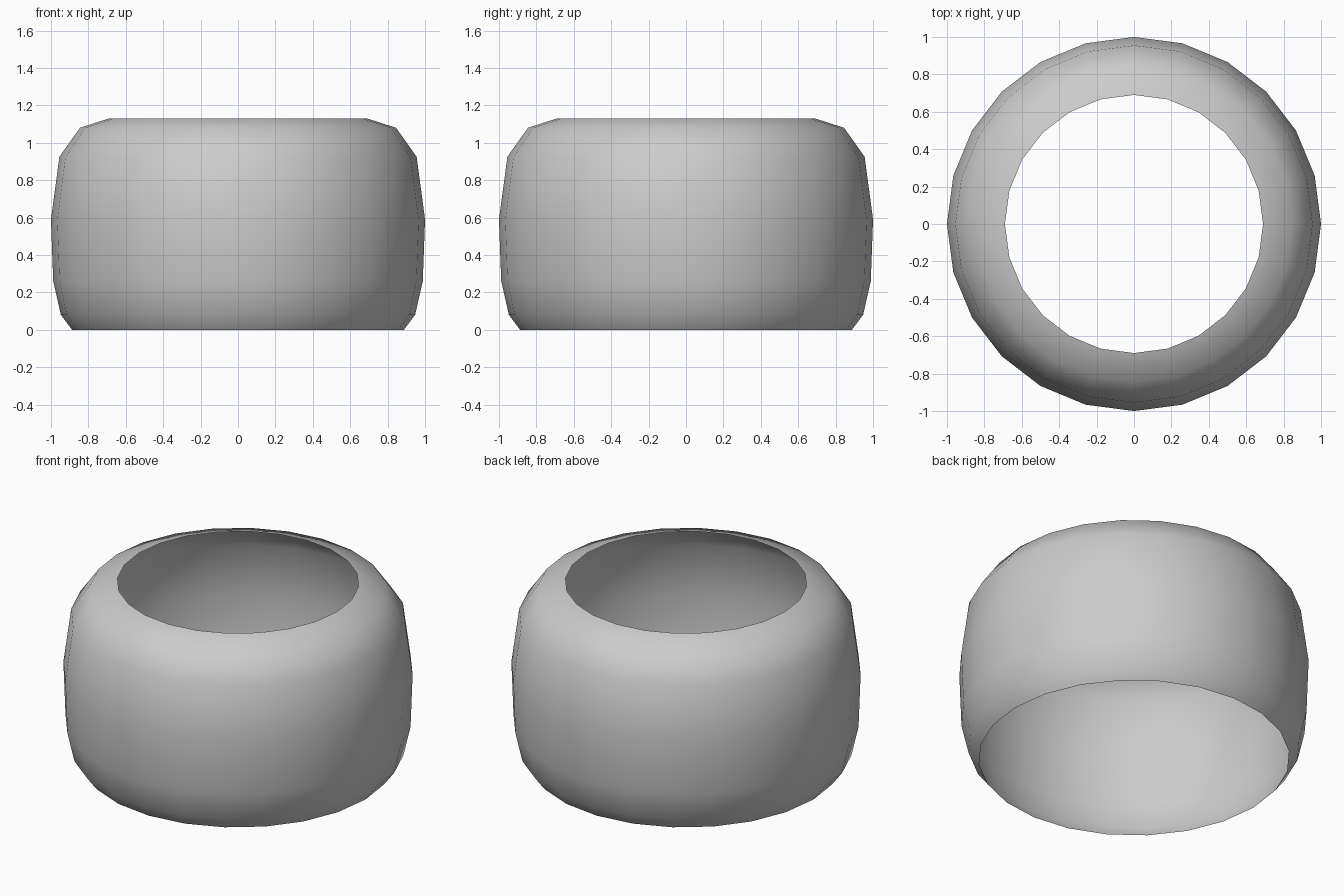
import bpy, bmesh, math

if "Cube" in bpy.data.objects:
    bpy.data.objects.remove(bpy.data.objects["Cube"])

SIDES = 24
# Radius and height from the lower rim to the upper rim
PROFILE = [(0.887, 0.0), (0.947, 0.08), (0.988, 0.26), (1.0, 0.59),
           (0.955, 0.925), (0.845, 1.08), (0.69, 1.13)]

# Thin round shell, open at the top and bottom
bm = bmesh.new()
rings = [[bm.verts.new((r * math.cos(math.tau * i / SIDES),
                        r * math.sin(math.tau * i / SIDES), z))
          for i in range(SIDES)] for r, z in PROFILE]
for low, high in zip(rings, rings[1:]):
    for i in range(SIDES):
        j = (i + 1) % SIDES
        face = bm.faces.new((low[i], low[j], high[j], high[i]))
        face.smooth = True

mesh = bpy.data.meshes.new("open_round_shell")
bm.to_mesh(mesh)
bm.free()
shell = bpy.data.objects.new("open_round_shell", mesh)
bpy.context.collection.objects.link(shell)
